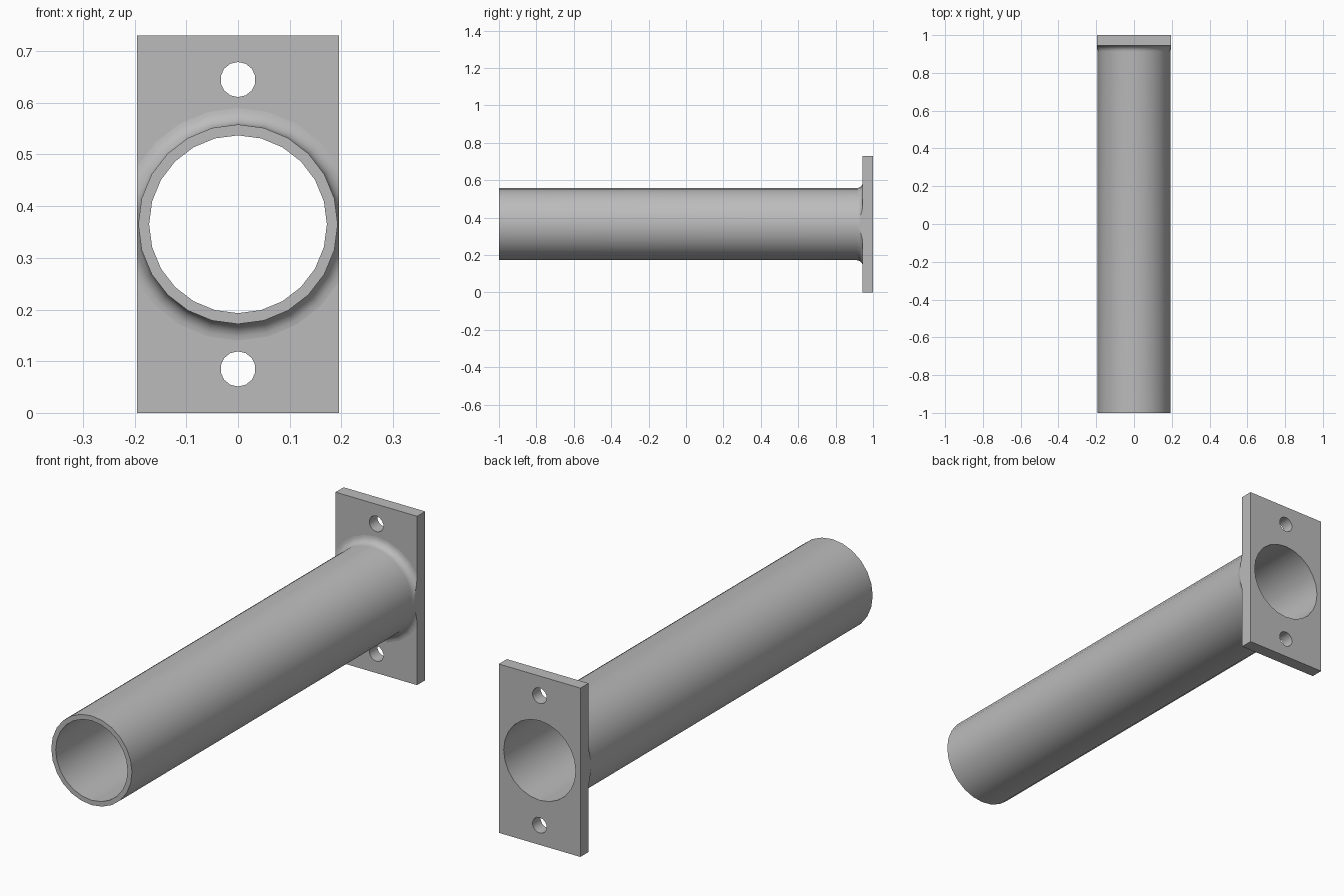
import bpy, bmesh
from math import sin, cos, pi, radians
from mathutils import Vector

cube = bpy.data.objects.get("Cube")
if cube:
    bpy.data.objects.remove(cube, do_unlink=True)

HALF_W, HEIGHT = 0.195, 0.73
MID_Z = HEIGHT / 2
PLATE_FRONT, PLATE_BACK = 0.945, 1.0
BORE, OUTER, FILLET = 0.172, 0.193, 0.032
SIDES = 24

steel = bpy.data.materials.new("plain grey steel")
steel.use_nodes = True
grey = (0.5, 0.5, 0.5, 1)
steel.diffuse_color = grey
steel.node_tree.nodes["Principled BSDF"].inputs["Base Color"].default_value = grey


def ring(bm, radius, y, z, sides):
    """Circle of vertices around the y axis direction."""
    return [bm.verts.new((radius * sin(2 * pi * i / sides), y,
                          z + radius * cos(2 * pi * i / sides)))
            for i in range(sides)]


def finish(name, bm):
    mesh = bpy.data.meshes.new(name)
    bmesh.ops.recalc_face_normals(bm, faces=bm.faces)
    bm.to_mesh(mesh)
    bm.free()
    mesh.materials.append(steel)
    obj = bpy.data.objects.new(name, mesh)
    bpy.context.collection.objects.link(obj)
    bpy.ops.object.select_all(action="DESELECT")
    obj.select_set(True)
    bpy.context.view_layer.objects.active = obj
    bpy.ops.object.shade_smooth_by_angle(angle=radians(35))
    return obj


# Mounting plate: outline with bore and two bolt holes, extruded backwards
bm = bmesh.new()
outline = [bm.verts.new((x * HALF_W, PLATE_FRONT, z))
           for x, z in ((-1, 0), (1, 0), (1, HEIGHT), (-1, HEIGHT))]
loops = [outline, ring(bm, BORE, PLATE_FRONT, MID_Z, SIDES)]
loops += [ring(bm, 0.034, PLATE_FRONT, MID_Z + s * 0.28, 14) for s in (-1, 1)]
edges = [bm.edges.new((a, b)) for loop in loops
         for a, b in zip(loop, loop[1:] + loop[:1])]
bmesh.ops.triangle_fill(bm, edges=edges, use_beauty=True, normal=Vector((0, -1, 0)))
extruded = bmesh.ops.extrude_face_region(bm, geom=bm.faces[:], use_keep_orig=True)
bmesh.ops.translate(bm, vec=(0, PLATE_BACK - PLATE_FRONT, 0),
                    verts=[v for v in extruded["geom"] if isinstance(v, bmesh.types.BMVert)])
finish("mounting_plate", bm)

# Tube: lathed wall that flares into the plate with a fillet
profile = [(BORE, PLATE_FRONT), (BORE, -1), (OUTER, -1)]
for i in range(7):
    a = i / 6 * pi / 2
    profile.append((OUTER + FILLET * (1 - cos(a)), PLATE_FRONT - FILLET * (1 - sin(a))))
bm = bmesh.new()
rings = [ring(bm, r, y, MID_Z, SIDES) for r, y in profile]
for lo, hi in zip(rings, rings[1:]):
    for i in range(SIDES):
        j = (i + 1) % SIDES
        bm.faces.new((lo[i], lo[j], hi[j], hi[i]))

# Trim the fillet flush with the plate sides
for s in (-1, 1):
    bmesh.ops.bisect_plane(bm, geom=bm.verts[:] + bm.edges[:] + bm.faces[:],
                           plane_co=(s * HALF_W, 0, 0), plane_no=(s, 0, 0))
for v in bm.verts:
    v.co.x = max(-HALF_W, min(HALF_W, v.co.x))
bmesh.ops.dissolve_degenerate(bm, dist=0.00001, edges=bm.edges[:])
finish("tube", bm)
